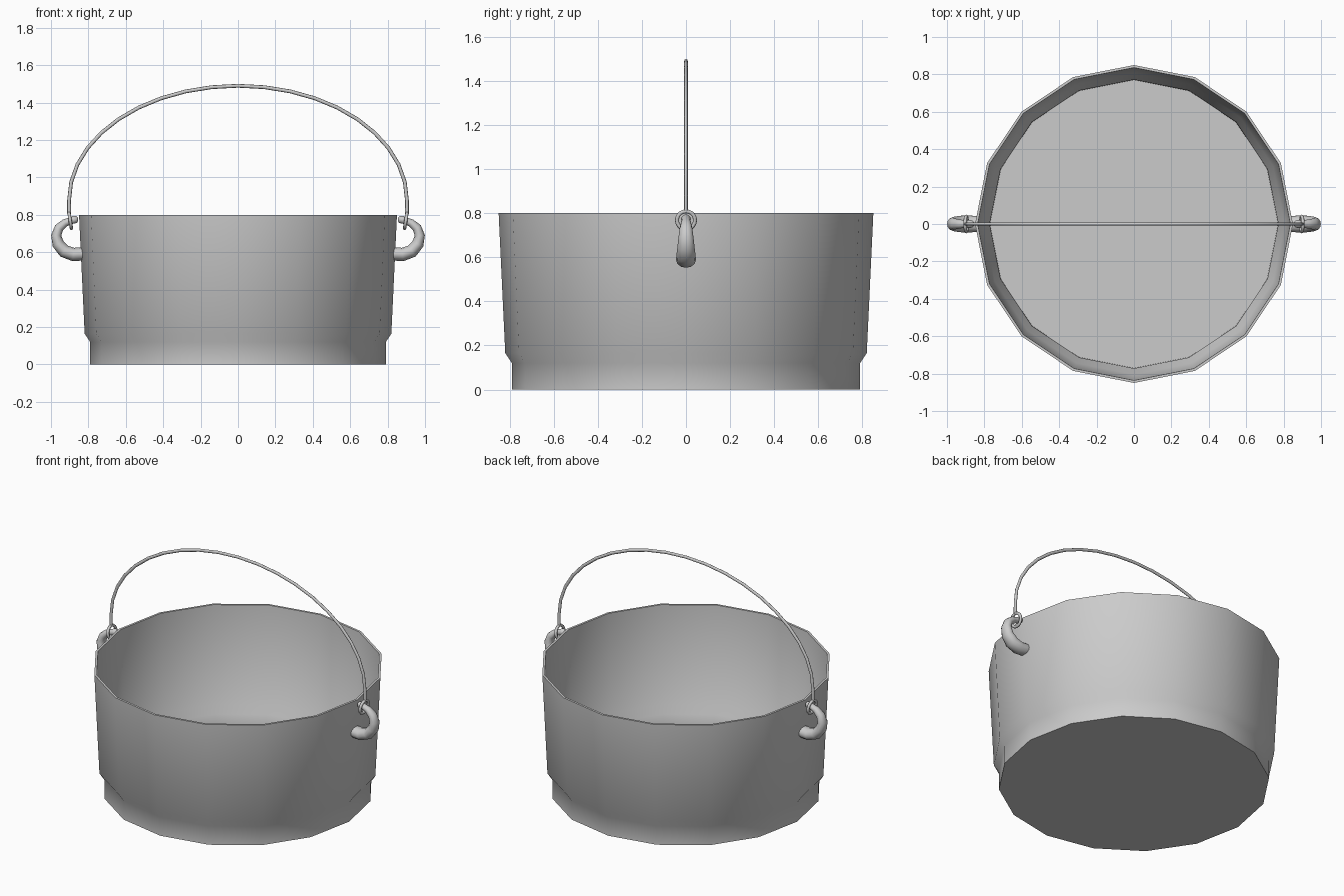
import bpy, bmesh, math
from mathutils import Vector

if "Cube" in bpy.data.objects:
    bpy.data.objects.remove(bpy.data.objects["Cube"])


def finish(name, bm, mirror=False, angle=45):
    bmesh.ops.recalc_face_normals(bm, faces=bm.faces)
    me = bpy.data.meshes.new(name)
    bm.to_mesh(me)
    bm.free()
    ob = bpy.data.objects.new(name, me)
    bpy.context.collection.objects.link(ob)
    bpy.ops.object.select_all(action='DESELECT')
    ob.select_set(True)
    bpy.context.view_layer.objects.active = ob
    bpy.ops.object.shade_smooth_by_angle(angle=math.radians(angle))
    if mirror:
        ob.modifiers.new("mirror", 'MIRROR')
    return ob


def skin(bm, rings):
    """Bridge consecutive vertex rings with quads and cap both ends."""
    n = len(rings[0])
    for a, b in zip(rings, rings[1:]):
        for i in range(n):
            j = (i + 1) % n
            bm.faces.new((a[i], a[j], b[j], b[i]))
    bm.faces.new(rings[0])
    bm.faces.new(rings[-1])


def lathe(name, profile, n):
    bm = bmesh.new()
    skin(bm, [[bm.verts.new((r * math.cos(2 * math.pi * i / n),
                             r * math.sin(2 * math.pi * i / n), z))
               for i in range(n)] for r, z in profile])
    return finish(name, bm)


def tube(name, path, n, mirror=False):
    """Tube along (x, z, in-plane radius, y radius) points in the XZ plane."""
    bm = bmesh.new()
    pts = [Vector((p[0], 0, p[1])) for p in path]
    rings = []
    for k, p in enumerate(pts):
        t = (pts[min(k + 1, len(pts) - 1)] - pts[max(k - 1, 0)]).normalized()
        side = Vector((-t.z, 0, t.x))
        ring = []
        for i in range(n):
            a = 2 * math.pi * i / n
            ring.append(bm.verts.new(p + side * path[k][2] * math.cos(a)
                                     + Vector((0, path[k][3] * math.sin(a), 0))))
        rings.append(ring)
    skin(bm, rings)
    return finish(name, bm, mirror, 60)


# Pot body: outer wall with stepped foot, rim, inner wall and floor
lathe("pot_body", [(0.79, 0), (0.79, 0.12), (0.82, 0.165), (0.85, 0.8),
                   (0.836, 0.8), (0.805, 0.17), (0.772, 0.125), (0.77, 0.015)], 16)

# Hooked lugs on both sides, thick at the wall and rounded at the tip
tube("lug", [(0.825, 0.592, 0.036, 0.042), (0.88, 0.588, 0.036, 0.045),
             (0.93, 0.606, 0.035, 0.044), (0.962, 0.645, 0.032, 0.039),
             (0.972, 0.69, 0.027, 0.034), (0.957, 0.73, 0.025, 0.029),
             (0.925, 0.757, 0.021, 0.023), (0.895, 0.768, 0.018, 0.019),
             (0.878, 0.774, 0.021, 0.022), (0.863, 0.776, 0.018, 0.018),
             (0.855, 0.777, 0.008, 0.008)], 12, mirror=True)

# Bail rings looped around the lug tips
ring_bm = bmesh.new()
tilt = 0.15
loops = []
for i in range(20):
    a = 2 * math.pi * i / 20
    loop = []
    for j in range(8):
        b = 2 * math.pi * j / 8
        r = 0.041 + 0.009 * math.cos(b)
        x, y, z = 0.009 * math.sin(b), r * math.cos(a), r * math.sin(a)
        loop.append(ring_bm.verts.new((0.897 + x * math.cos(tilt) + z * math.sin(tilt), y,
                                       0.768 + z * math.cos(tilt) - x * math.sin(tilt))))
    loops.append(loop)
for i in range(20):
    p, q = loops[i], loops[(i + 1) % 20]
    for j in range(8):
        ring_bm.faces.new((p[j], p[(j + 1) % 8], q[(j + 1) % 8], q[j]))
finish("bail_ring", ring_bm, True, 60)

# Wire bail: half ellipse with short straight ends
arc = [(0.903 * math.cos(math.pi * i / 20), 0.88 + 0.61 * math.sin(math.pi * i / 20), 0.01, 0.008)
       for i in range(21)]
tube("bail", [(0.903, 0.805, 0.01, 0.008)] + arc + [(-0.903, 0.805, 0.01, 0.008)], 8)
